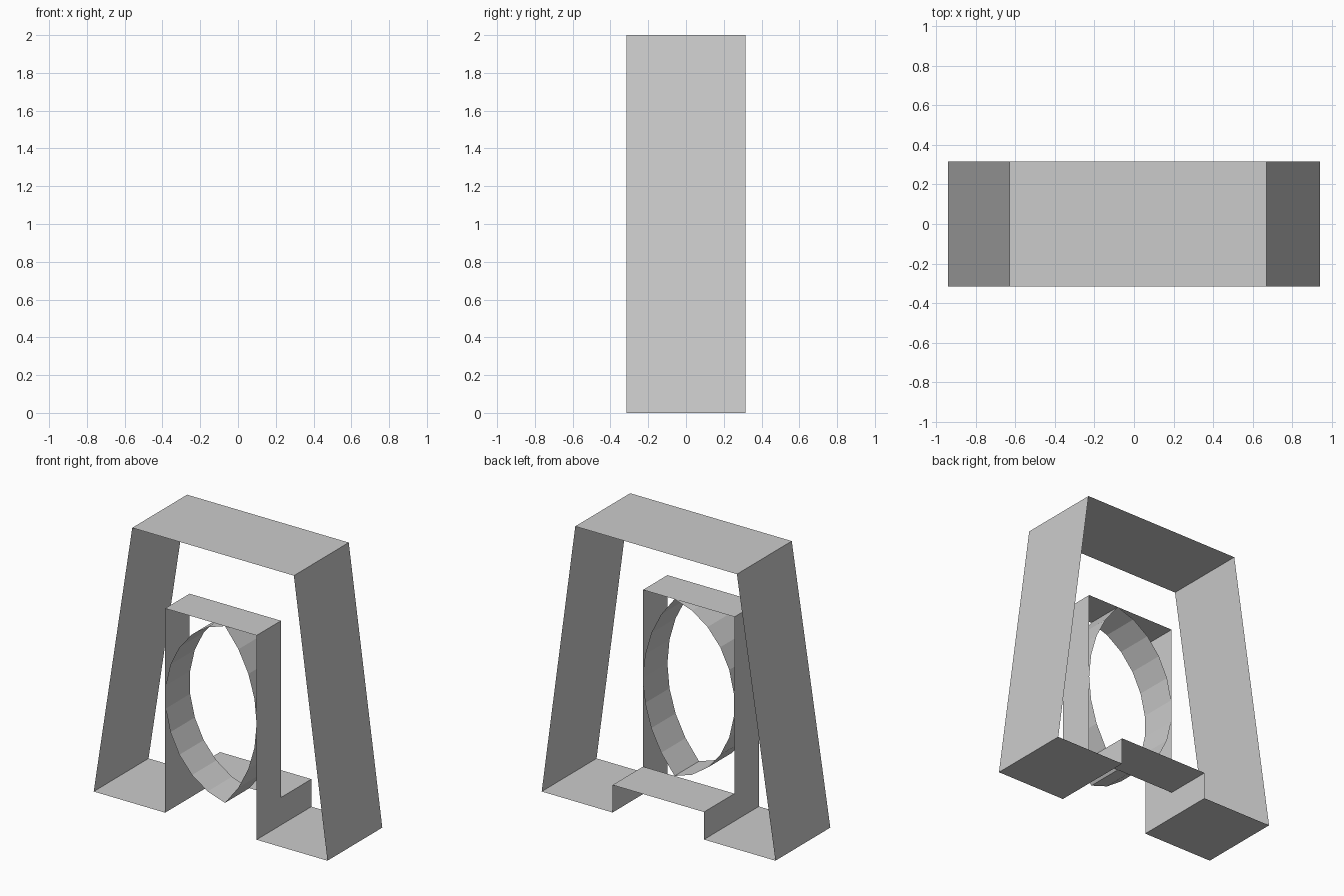
import bpy, math

if "Cube" in bpy.data.objects:
    bpy.data.objects.remove(bpy.data.objects["Cube"])

FRONT, MID, BACK = -0.315, -0.035, 0.315   # depth stations
L, R = -0.365, 0.37                        # sides of the recess
FLOOR, CEIL = 0.20, 1.485


def strip(name, profile, y0, y1, closed=False):
    """Sweep an (x, z) profile along y as an open-ended flat-faced sheet."""
    n = len(profile)
    verts = [(x, y, z) for y in (y0, y1) for x, z in profile]
    faces = [(i, n + i, n + (i + 1) % n, (i + 1) % n)
             for i in range(n if closed else n - 1)]
    mesh = bpy.data.meshes.new(name)
    mesh.from_pydata(verts, [], faces)
    mesh.update()
    ob = bpy.data.objects.new(name, mesh)
    bpy.context.collection.objects.link(ob)
    return ob


def arc(cx, rx, x_tip, steps, side):
    """Elliptical arc from the lower tip to the upper tip, bulging to one side."""
    cz, half = (FLOOR + CEIL) / 2, (CEIL - FLOOR) / 2
    a = math.acos(side * (x_tip - cx) / rx)
    rz = half / math.sin(a)
    return [(cx + side * rx * math.cos(t), cz + rz * math.sin(t))
            for t in (-a + 2 * a * i / steps for i in range(steps + 1))]


# Tapered outer shell with the two foot undersides
strip("outer_shell", [(L, 0), (-0.94, 0), (-0.63, 2), (0.67, 2), (0.94, 0), (R, 0)],
      FRONT, BACK)

# Tall recess in the front: sides and ceiling
strip("front_recess", [(R, 0), (R, CEIL), (L, CEIL), (L, 0)], FRONT, MID)

# Low notch under the back half
strip("back_notch", [(R, 0), (R, FLOOR), (L, FLOOR), (L, 0)], MID, BACK)

# Pointed lens-shaped ring filling the recess
tip = 0.116
right = arc(-0.57, 0.94, tip, 8, 1)
left = arc(0.20, 0.565, tip, 11, -1)
strip("lens_ring", right + left[::-1][1:-1], FRONT, MID, closed=True)
